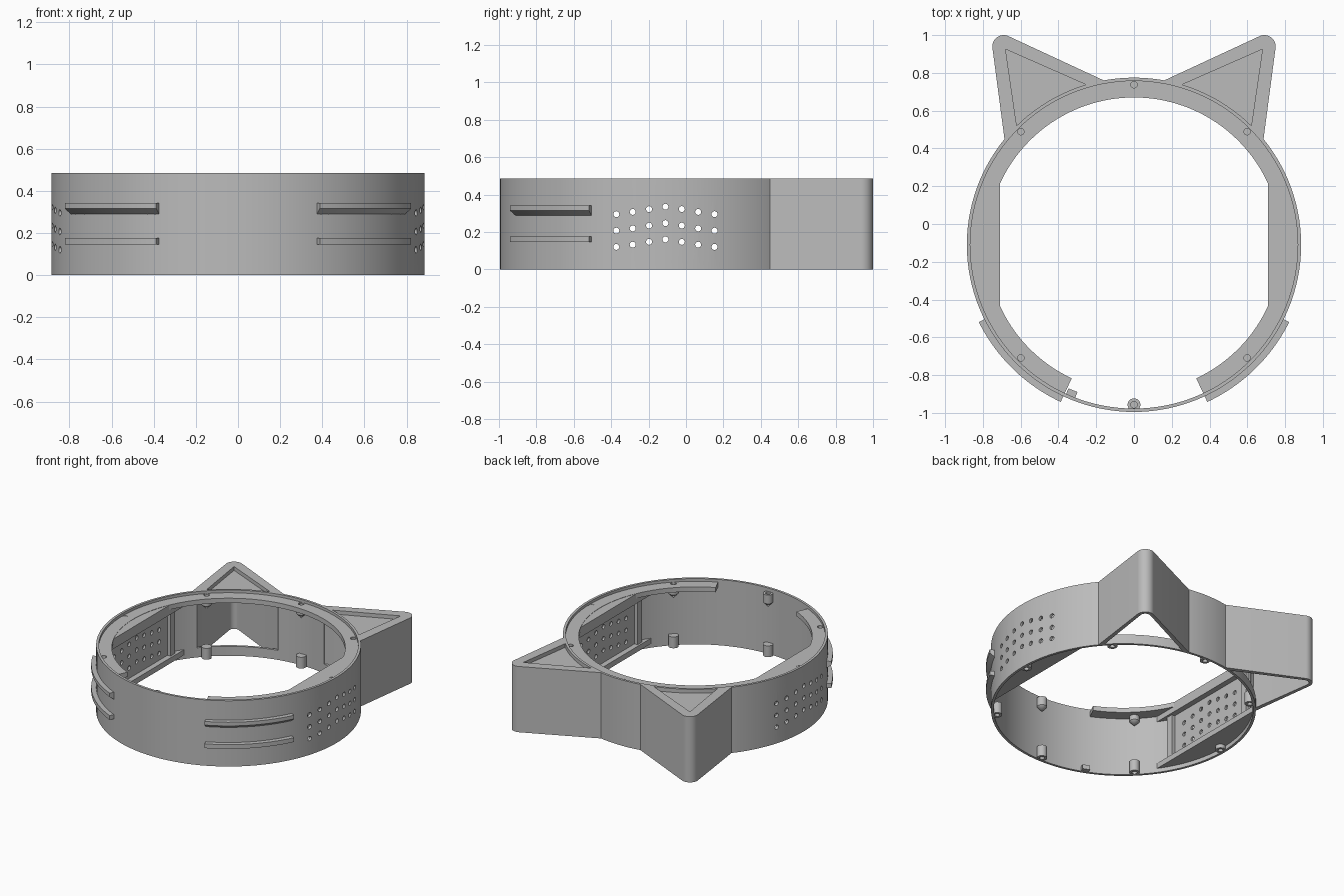
import bpy, bmesh
from math import sin, cos, radians, pi

if "Cube" in bpy.data.objects:
    bpy.data.objects.remove(bpy.data.objects["Cube"])

CY = -0.11               # ring centre along y
R_OUT, R_IN = 0.885, 0.867
HEIGHT = 0.485
LIP_LOW, LIP_TOP = 0.43, 0.465

grey = bpy.data.materials.new("plain grey")
grey.use_nodes = True
grey.diffuse_color = (0.5, 0.5, 0.5, 1)
grey.node_tree.nodes["Principled BSDF"].inputs["Base Color"].default_value = (0.5, 0.5, 0.5, 1)
parts = []


def polar(r, deg, centre=(0, CY)):
    return (centre[0] + r * cos(radians(deg)), centre[1] + r * sin(radians(deg)))


def arc(r, a0, a1, n, centre=(0, CY)):
    return [polar(r, a0 + (a1 - a0) * i / n, centre) for i in range(n + 1)]


def finish(bm, name, keep=True):
    bmesh.ops.remove_doubles(bm, verts=bm.verts[:], dist=1e-5)
    bmesh.ops.recalc_face_normals(bm, faces=bm.faces[:])
    mesh = bpy.data.meshes.new(name)
    bm.to_mesh(mesh)
    bm.free()
    mesh.materials.append(grey)
    ob = bpy.data.objects.new(name, mesh)
    bpy.context.collection.objects.link(ob)
    if keep:
        parts.append(ob)
    else:
        ob.hide_render = True
    return ob


def sweep(name, profile, a0=0, a1=360, centre=(0, CY), steps=128):
    """Turn a closed (radius, z) profile about a vertical axis."""
    bm = bmesh.new()
    full = abs(a1 - a0) == 360
    rings = []
    for i in range(steps + (not full)):
        a = a0 + (a1 - a0) * i / steps
        rings.append([bm.verts.new((*polar(r, a, centre), z)) for r, z in profile])
    n = len(profile)
    for i in range(steps):
        p, q = rings[i], rings[(i + 1) % len(rings)]
        for j in range(n):
            k = (j + 1) % n
            if profile[j][0] or profile[k][0]:
                bm.faces.new((p[j], p[k], q[k], q[j]))
    if not full:
        bm.faces.new(rings[0])
        bm.faces.new(rings[-1])
    return finish(bm, name)


def box_profile(r0, r1, z0, z1):
    return [(r0, z0), (r1, z0), (r1, z1), (r0, z1)]


def prism(name, outline, z0, z1, side=1, keep=True):
    """Extrude a plan outline upwards, mirrored in x when side is -1."""
    bm = bmesh.new()
    face = bm.faces.new([bm.verts.new((x * side, y, z0)) for x, y in outline])
    out = bmesh.ops.extrude_face_region(bm, geom=[face])["geom"]
    moved = [v for v in out if isinstance(v, bmesh.types.BMVert)]
    bmesh.ops.translate(bm, verts=moved, vec=(0, 0, z1 - z0))
    return finish(bm, name, keep)


def rods(name, spots, radius, length, along_x):
    """Many small round cutters in one mesh."""
    bm = bmesh.new()
    for spot in spots:
        made = bmesh.ops.create_cone(bm, cap_ends=True, segments=16, radius1=radius,
                                     radius2=radius, depth=length)["verts"]
        if along_x:
            for v in made:
                v.co = (v.co.z, v.co.y, v.co.x)
        bmesh.ops.translate(bm, verts=made, vec=spot)
    return finish(bm, name, keep=False)


def cut(ob, cutter):
    mod = ob.modifiers.new("cut", "BOOLEAN")
    mod.operation, mod.solver, mod.object = "DIFFERENCE", "EXACT", cutter
    bpy.context.view_layer.update()
    deps = bpy.context.evaluated_depsgraph_get()
    mesh = bpy.data.meshes.new_from_object(ob.evaluated_get(deps))
    ob.modifiers.clear()
    ob.data = mesh


# Ring wall and the inner lip, which is open at the front
wall = sweep("ring_wall", box_profile(R_IN, R_OUT, 0, HEIGHT))
lip = sweep("top_lip", box_profile(0.78, 0.872, LIP_LOW, LIP_TOP), -65, 245)
cutters = []

# Vent pattern: three bowed rows of seven holes
bow = [0, 0.012, 0.027, 0.04]
vents = [(0, CY + 0.0875 * i, row + bow[3 - abs(i)])
         for i in range(-3, 4) for row in (0.12, 0.207, 0.295)]
vent_cutter = rods("vent_cutter", vents, 0.016, 2.2, True)
cutters.append(vent_cutter)
cut(wall, vent_cutter)

# Screw holes in the lip
screw_cutter = rods("screw_cutter", [(*polar(0.847, a), 0.45) for a in range(0, 360, 45)],
                    0.02, 0.1, False)
cutters.append(screw_cutter)
cut(lip, screw_cutter)

for side, tag in ((1, "left"), (-1, "right")):
    # Hollow ear, open below and into the ring, with a sunken top
    tip = (0.69, 0.94)
    ear = prism(tag + "_ear", arc(0.06, -7, 114, 16, tip) + arc(0.875, 80.5, 38.6, 20),
                0, HEIGHT, side)
    hollow = (arc(0.036, -7, 114, 12, tip) + [polar(0.87, 77.5)]
              + arc(0.8, 77.5, 41, 12) + [polar(0.87, 41)])
    cavity = prism("cavity_cutter", hollow, -0.1, LIP_LOW, side, False)
    window = prism("window_cutter", hollow, 0.07, LIP_LOW, side, False)
    recess = prism("recess_cutter", [(0.68, 0.925)] + arc(0.876, 74, 45, 12),
                   0.457, 0.6, side, False)
    cutters += [cavity, window, recess]
    cut(ear, cavity)
    cut(ear, recess)
    cut(wall, window)

    # Flat vented panel between two shelves, with a bar at each end
    chord = [(0.71, CY - 0.5), *arc(0.872, -35, 35, 24), (0.71, CY + 0.5)]
    prism(tag + "_bottom_shelf", chord, 0.03, 0.07, side)
    prism(tag + "_top_shelf", chord, 0.39, LIP_TOP - 0.002, side)
    panel = prism(tag + "_vent_panel", [(0.75, CY - 0.43), (0.765, CY - 0.42),
                                        (0.765, CY + 0.42), (0.75, CY + 0.43)],
                  0.06, 0.4, side)
    cut(panel, vent_cutter)
    for end in (-1, 1):
        prism(tag + "_panel_end_bar", [(x, CY + end * y) for x, y in
              ((0.725, 0.36), (0.76, 0.36), (0.76, 0.41), (0.725, 0.41))], 0.06, 0.4, side)

    # Curved rails on the outside
    a0, a1 = (-65, -26.5) if side == 1 else (245, 206.5)
    sweep(tag + "_lower_rail", box_profile(0.88, 0.918, 0.145, 0.177), a0, a1, steps=28)
    sweep(tag + "_upper_rail", [(0.88, 0.285), (0.918, 0.315), (0.918, 0.342), (0.88, 0.342)],
          a0, a1, steps=28)

# Screw posts around the bottom and under the lip
for a in range(0, 360, 45):
    spot = polar(0.847, a)
    sweep("bottom_post", [(0.017, 0.002), (0.034, 0.002), (0.034, 0.085), (0, 0.085),
                          (0, 0.06), (0.017, 0.06)], centre=spot, steps=24)
    sweep("top_post", [(0, 0.36), (0.034, 0.395), (0.034, 0.46), (0.017, 0.46),
                       (0.017, 0.41), (0, 0.41)], centre=spot, steps=24)

# Small locating tab at the front
sweep("locating_tab", box_profile(0.835, 0.87, 0.002, 0.035), 245.5, 249, steps=3)

for c in cutters:
    bpy.data.objects.remove(c)

# Smooth round surfaces, keep hard edges crisp
bpy.ops.object.select_all(action="DESELECT")
for ob in parts:
    ob.select_set(True)
bpy.context.view_layer.objects.active = wall
bpy.ops.object.shade_smooth_by_angle(angle=radians(30))
